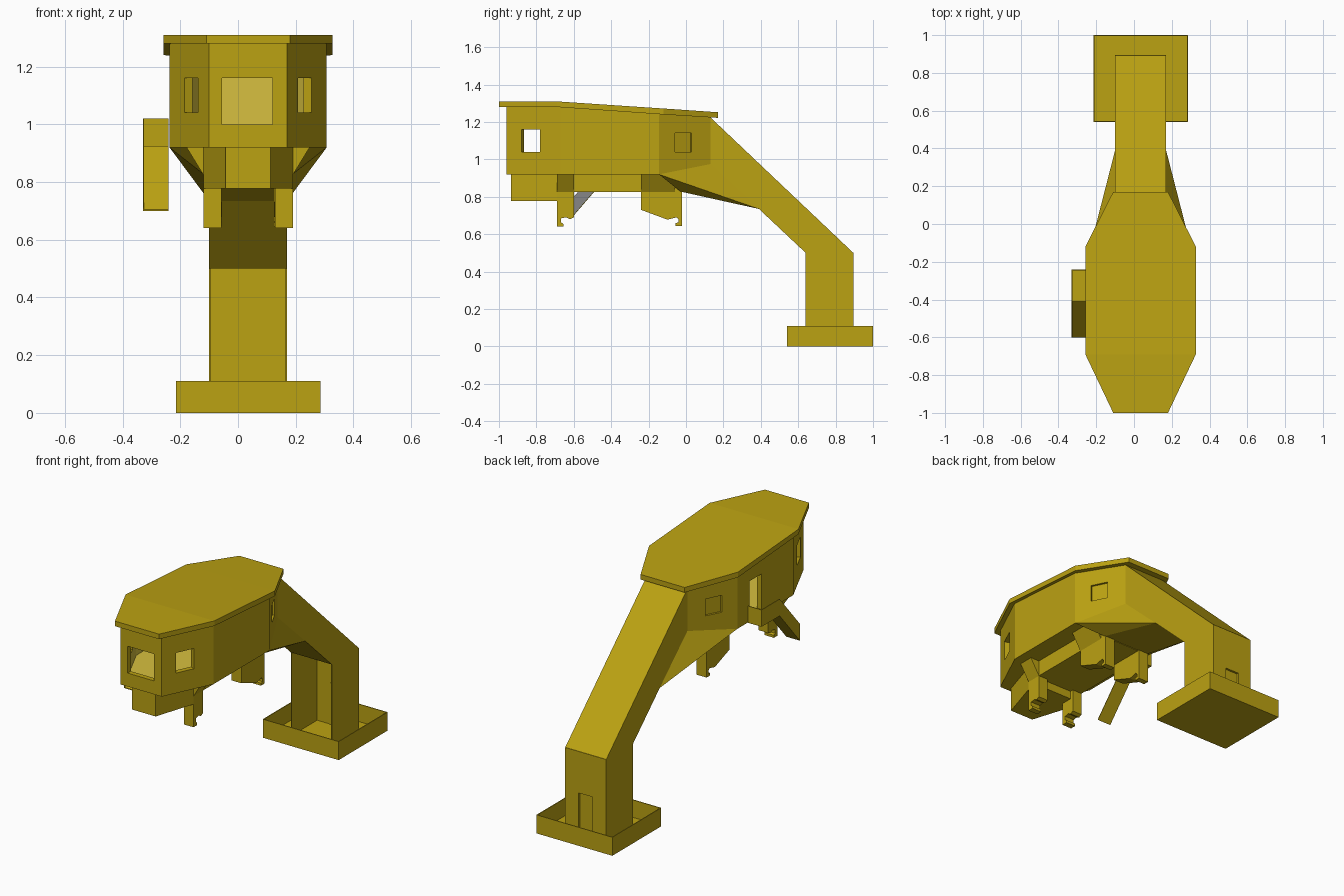
import bpy, bmesh, math

if "Cube" in bpy.data.objects:
    bpy.data.objects.remove(bpy.data.objects["Cube"])

CX = 0.035  # centre line of the cabin, arm and column


def material(name, rgb):
    m = bpy.data.materials.new(name)
    m.diffuse_color = (*rgb, 1)
    m.use_nodes = True
    m.node_tree.nodes["Principled BSDF"].inputs["Base Color"].default_value = m.diffuse_color
    return m


YELLOW = material("ochre_yellow", (0.50, 0.36, 0.006))
PALE = material("interior_pale_yellow", (0.68, 0.53, 0.05))
GREY = material("grey", (0.24, 0.24, 0.24))


def make(name, verts, faces, mats=(YELLOW,), index=0):
    bm = bmesh.new()
    vs = [bm.verts.new(v) for v in verts]
    for f in faces:
        bm.faces.new([vs[i] for i in f]).material_index = index
    bmesh.ops.recalc_face_normals(bm, faces=bm.faces)
    me = bpy.data.meshes.new(name)
    bm.to_mesh(me)
    bm.free()
    for m in mats:
        me.materials.append(m)
    ob = bpy.data.objects.new(name, me)
    bpy.context.collection.objects.link(ob)
    return ob


def prism(name, profile, a, b, axis="x", mats=(YELLOW,)):
    """Extrude a profile, (y,z) along x or (x,z) along y, from a to b."""
    n = len(profile)
    put = (lambda p, t: (t, p[0], p[1])) if axis == "x" else (lambda p, t: (p[0], t, p[1]))
    verts = [put(p, t) for t in (a, b) for p in profile]
    faces = [list(range(n)), list(range(n, 2 * n))]
    faces += [[i, (i + 1) % n, n + (i + 1) % n, n + i] for i in range(n)]
    return make(name, verts, faces, mats)


def box(name, x0, x1, y0, y1, z0, z1):
    return prism(name, [(y0, z0), (y1, z0), (y1, z1), (y0, z1)], x0, x1)


def loft(name, rows, mats=(YELLOW,), index=0):
    """Rectangular sections (y, half width, bottom, top) joined front to back."""
    verts, faces = [], []
    for y, w, zb, zt in rows:
        verts += [(CX - w, y, zb), (CX + w, y, zb), (CX + w, y, zt), (CX - w, y, zt)]
    for r in range(len(rows) - 1):
        o = 4 * r
        faces += [[o + i, o + (i + 1) % 4, o + 4 + (i + 1) % 4, o + 4 + i] for i in range(4)]
    e = len(verts) - 4
    faces += [[0, 1, 2, 3], [e, e + 1, e + 2, e + 3]]
    return make(name, verts, faces, mats, index)


def cut(target, cutter):
    mod = target.modifiers.new("cut", "BOOLEAN")
    mod.operation = "DIFFERENCE"
    mod.solver = "EXACT"
    mod.object = cutter
    bpy.context.view_layer.objects.active = target
    bpy.ops.object.modifier_apply(modifier="cut")
    bpy.data.objects.remove(cutter)


def turned_cutter(x, y, z, size, degrees):
    sx, sy, sz = (s / 2 for s in size)
    ob = box("window_cutter", -sx, sx, -sy, sy, -sz, sz)
    ob.location = (x, y, z)
    ob.rotation_euler.z = math.radians(degrees)
    ob.hide_render = True
    bpy.context.view_layer.update()
    return ob


# Roof slab
loft("roof", [(-1, .145, 1.28, 1.31), (-.69, .2925, 1.28, 1.31),
              (-.12, .2925, 1.24, 1.272), (.17, .145, 1.222, 1.252)])

# Hollow cabin with pale interior
cabin = loft("cabin", [(-.96, .135, .92, 1.285), (-.67, .2725, .92, 1.283),
                       (-.145, .2725, .92, 1.246), (.13, .135, .975, 1.228)],
             (YELLOW, PALE))
cut(cabin, loft("cavity_cutter", [(-.93, .115, .95, 1.25), (-.66, .243, .95, 1.25),
                                  (-.155, .243, .95, 1.22), (.09, .115, .99, 1.20)],
                (YELLOW, PALE), 1))
# Front window, slanted front windows, recessed rear windows, side door
cut(cabin, box("window_cutter", -.055, .12, -1.0, -.90, 1.0, 1.16))
for s in (1, -1):
    cut(cabin, turned_cutter(CX + s * .197, -.83, 1.10, (.10, .11, .12), -25 * s))
    cut(cabin, turned_cutter(CX + s * .205, -.015, 1.09, (.02, .10, .10), 26.5 * s))
cut(cabin, box("door_cutter", -.30, -.19, -.37, -.26, .95, 1.16))

# Belly under the cabin and the narrower front box
loft("belly", [(-.69, .155, .825, .925), (-.03, .155, .825, .925)])
loft("front_belly_box", [(-.935, .0775, .777, .925), (-.69, .155, .777, .925),
                         (-.62, .155, .777, .925)])

# Slanted arm, flaring out to meet the cabin
side = [(.135, .13, 1.225), (.135, .895, .5), (.135, .64, .5), (.135, .39, .735),
        (.155, -.03, .828), (.2725, -.145, .92), (.135, .13, .975)]
verts = [(CX + s * w, y, z) for s in (1, -1) for w, y, z in side]
faces = [[o + i for i in f] for o in (0, 7) for f in ([0, 1, 2, 3, 6], [3, 4, 5], [3, 5, 6])]
faces += [[i, (i + 1) % 7, 7 + (i + 1) % 7, 7 + i] for i in range(7)]
make("slanted_arm", verts, faces)

# Column: open at the front, doorway in the back wall
box("column_wall_left", -.10, -.095, .64, .895, 0, .502)
box("column_wall_right", .165, .17, .64, .895, 0, .502)
prism("column_back_wall", [(-.10, 0), (-.01, 0), (-.01, .255), (.08, .255), (.08, 0),
                           (.17, 0), (.17, .502), (-.10, .502)], .88, .895, "y")
box("column_door", -.01, .08, .875, .882, 0, .255)

# Open tray base
box("base_floor", -.215, .285, .54, 1.0, 0, .006)
box("base_rim_front", -.215, .285, .54, .545, 0, .11)
box("base_rim_back", -.215, .285, .995, 1.0, 0, .11)
box("base_rim_left", -.215, -.21, .54, 1.0, 0, .11)
box("base_rim_right", .28, .285, .54, 1.0, 0, .11)

# Hooked hangers under the cabin, each with a flared shoulder
front = [(-.69, .64), (-.655, .64), (-.655, .655), (-.667, .662), (-.667, .685),
         (-.64, .69), (-.62, .68), (-.60, .69), (-.60, .83), (-.69, .83)]
rear = [(-.24, .73), (-.10, .678), (-.05, .69), (-.04, .68), (-.04, .663), (-.055, .66),
        (-.055, .645), (-.022, .645), (-.022, .83), (-.24, .83)]
for s, tag in ((1, "right"), (-1, "left")):
    for name, profile, inner, y0, y1 in (("front", front, .0925, -.69, -.60),
                                         ("rear", rear, .09, -.24, -.06)):
        prism(f"{name}_hook_{tag}", profile, CX + s * inner, CX + s * .155)
        prism(f"{name}_hook_shoulder_{tag}",
              [(CX + s * x, z) for x, z in ((inner, .825), (.155, .825), (.215, .923), (inner, .923))],
              y0, y1, "y")

# Boarding platform and ramp on the left, with a grey-lined outer rail
T = .005
prism("boarding_ramp", [(-.24, .92), (-.41, .92), (-.60, .70), (-.60, .70 + T),
                        (-.41, .92 + T), (-.24, .92 + T)], -.33, -.24)
box("platform_rear_rail", -.33, -.24, -.24 - T, -.24, .92, 1.02)
rail = prism("ramp_outer_rail", [(-.24, .92), (-.41, .92), (-.60, .70), (-.60, .80),
                                 (-.41, 1.02), (-.24, 1.02)], -.33, -.33 + T,
             mats=(YELLOW, GREY))
for p in rail.data.polygons:
    if p.normal.x > .9:
        p.material_index = 1
